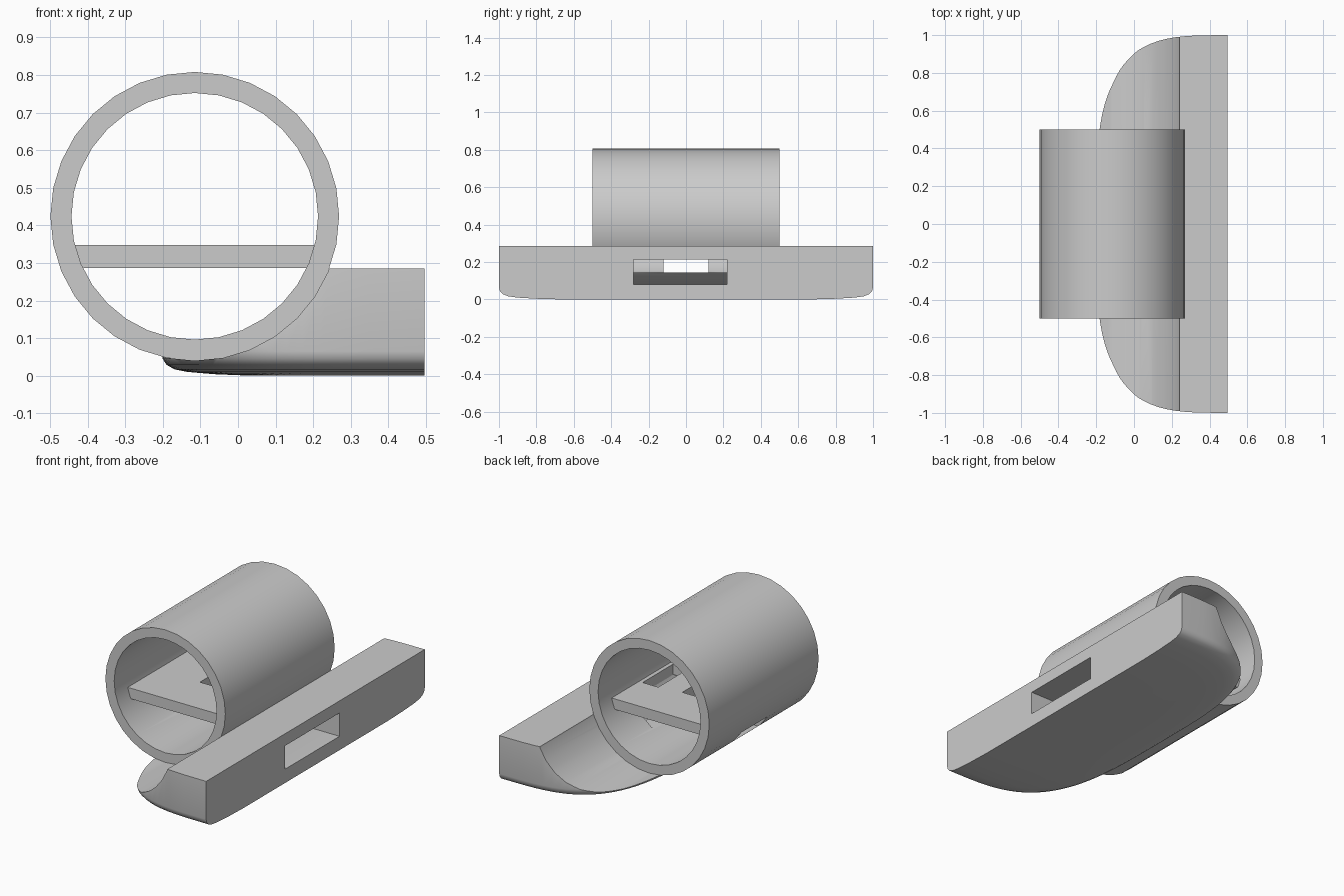
import bpy, bmesh, math

if "Cube" in bpy.data.objects:
    bpy.data.objects.remove(bpy.data.objects["Cube"])

CX, CZ, R_OUT, R_IN = -0.115, 0.424, 0.384, 0.328
SIDES = 32

grey = bpy.data.materials.new("light_grey")
grey.diffuse_color = (0.6, 0.6, 0.6, 1)
grey.use_nodes = True
grey.node_tree.nodes["Principled BSDF"].inputs["Base Color"].default_value = grey.diffuse_color


def add_object(name, bm):
    bmesh.ops.recalc_face_normals(bm, faces=bm.faces)
    mesh = bpy.data.meshes.new(name)
    bm.to_mesh(mesh)
    bm.free()
    mesh.materials.append(grey)
    obj = bpy.data.objects.new(name, mesh)
    bpy.context.collection.objects.link(obj)
    return obj


def box(name, x, y, z):
    bm = bmesh.new()
    bmesh.ops.create_cube(bm, size=1)
    for v in bm.verts:
        for i, (lo, hi) in enumerate((x, y, z)):
            v.co[i] = hi if v.co[i] > 0 else lo
    return add_object(name, bm)


def loft(name, rings, close):
    """Skin equal rings of points; close joins last to first, otherwise caps."""
    bm = bmesh.new()
    loops = [[bm.verts.new(p) for p in ring] for ring in rings]
    n = len(loops[0])
    pairs = list(zip(loops, loops[1:])) + ([(loops[-1], loops[0])] if close else [])
    for a, b in pairs:
        for i in range(n):
            j = (i + 1) % n
            bm.faces.new((a[i], a[j], b[j], b[i]))
    if not close:
        bm.faces.new(loops[0])
        bm.faces.new(loops[-1])
    return add_object(name, bm)


def circle(r, y):
    return [(CX + r * math.sin(2 * math.pi * i / SIDES), y,
             CZ + r * math.cos(2 * math.pi * i / SIDES)) for i in range(SIDES)]


def cut(obj, *cutters):
    for c in cutters:
        mod = obj.modifiers.new("cut", 'BOOLEAN')
        mod.operation, mod.solver, mod.object = 'DIFFERENCE', 'EXACT', c
    bpy.context.view_layer.update()
    dg = bpy.context.evaluated_depsgraph_get()
    mesh = bpy.data.meshes.new_from_object(obj.evaluated_get(dg))
    obj.modifiers.clear()
    obj.data = mesh
    for c in cutters:
        bpy.data.objects.remove(c)


# Open tube, with a wide slot on the block side and a narrow one opposite
tube = loft("tube", [circle(R_OUT, -0.5), circle(R_OUT, 0.5),
                     circle(R_IN, 0.5), circle(R_IN, -0.5)], True)
cut(tube,
    box("wide_slot_cutter", (CX, 0.4), (-0.28, 0.22), (0.145, 0.215)),
    box("narrow_slot_cutter", (-0.7, CX), (-0.12, 0.12), (0.145, 0.215)))

# Shelf across the tube, with two slots
shelf = box("shelf", (CX - 0.335, CX + 0.335), (-0.39, 0.39), (0.287, 0.348))
cut(shelf,
    box("shelf_slot_cutter_a", (0.08, 0.18), (-0.14, 0.14), (0.2, 0.5)),
    box("shelf_slot_cutter_b", (-0.16, -0.06), (-0.12, 0.12), (0.2, 0.5)))

# Side block: half rounded outline with a softened lower rim
POWER, DEPTH, STEPS = 3.5, 0.70, 48


def outline(scale, z):
    points = []
    for i in range(STEPS + 1):
        a = math.pi * i / STEPS
        c, s = math.cos(a), max(math.sin(a), 0.0)
        y = math.copysign(abs(c) ** (2 / POWER), c)
        points.append((0.496 - DEPTH * scale * s ** (2 / POWER), y * scale, z))
    return points


levels = [(0.66, 0), (0.80, 0.004), (0.90, 0.010), (0.95, 0.017),
          (0.98, 0.029), (0.995, 0.045), (1, 0.065), (1, 0.285)]
block = loft("side_block", [outline(s, z) for s, z in levels], False)
cut(block,
    loft("cradle_cutter", [circle(R_OUT, -1.5), circle(R_OUT, 1.5)], False),
    box("block_slot_cutter", (-0.05, 0.7), (-0.28, 0.22), (0.08, 0.215)))

# Smooth rounded walls, keep edges crisp
bpy.ops.object.select_all(action='DESELECT')
for obj in (tube, shelf, block):
    obj.select_set(True)
bpy.context.view_layer.objects.active = tube
bpy.ops.object.shade_smooth_by_angle(angle=math.radians(30))
